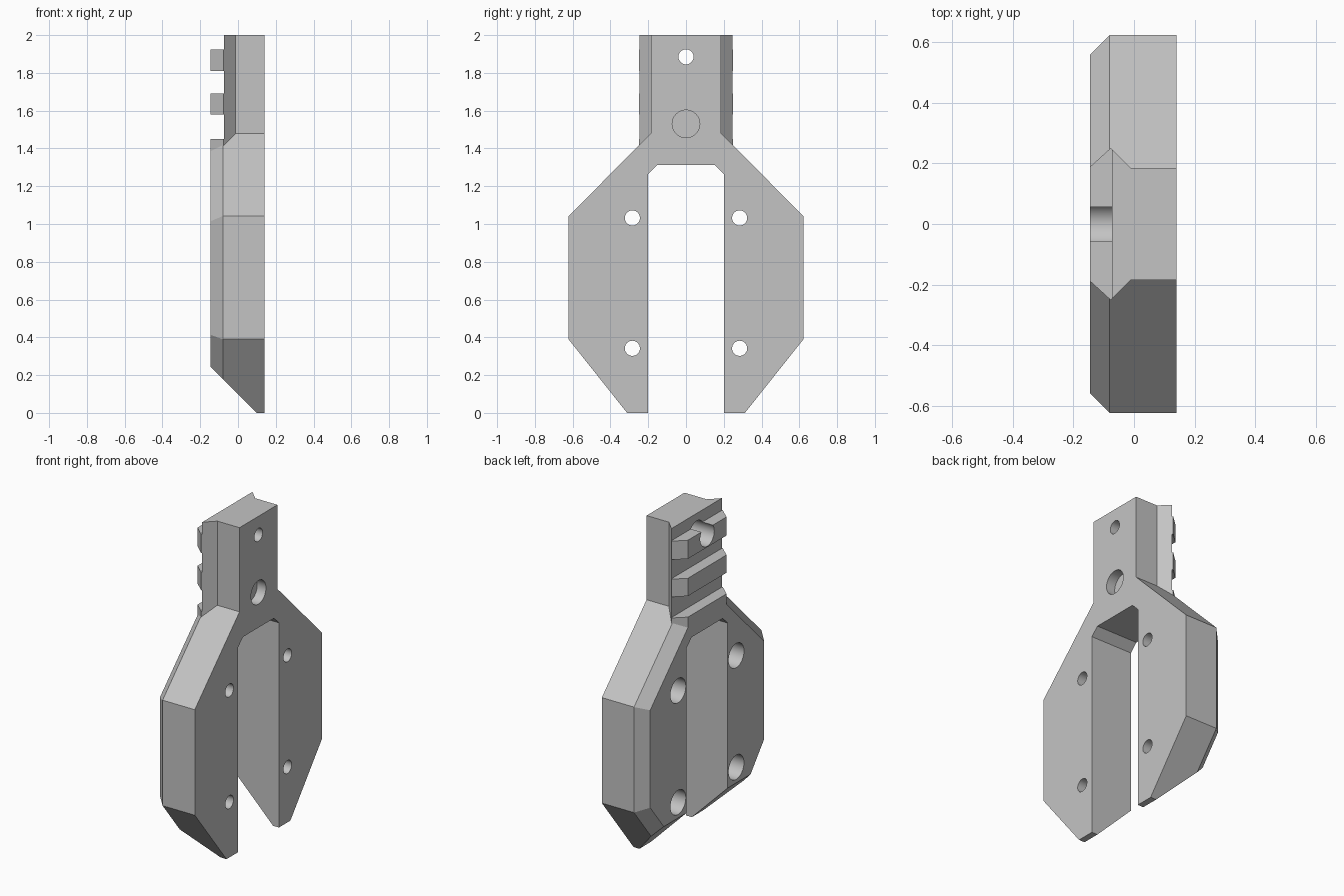
import bpy, bmesh, math
from mathutils import Matrix

cube = bpy.data.objects.get("Cube")
if cube:
    bpy.data.objects.remove(cube, do_unlink=True)

BACK, FRONT = -0.145, 0.14
FLOOR = -0.073       # floor of the rail slots

grey = bpy.data.materials.new("plain grey")
grey.use_nodes = True
grey.diffuse_color = (0.55, 0.55, 0.55, 1)
grey.node_tree.nodes["Principled BSDF"].inputs["Base Color"].default_value = (0.55, 0.55, 0.55, 1)


def finish(name, bm):
    bmesh.ops.recalc_face_normals(bm, faces=bm.faces[:])
    mesh = bpy.data.meshes.new(name)
    bm.to_mesh(mesh)
    bm.free()
    mesh.materials.append(grey)
    obj = bpy.data.objects.new(name, mesh)
    bpy.context.collection.objects.link(obj)
    return obj


def prism(points, offset):
    """Extrude a closed 3D outline along an offset."""
    bm = bmesh.new()
    face = bm.faces.new([bm.verts.new(p) for p in points])
    moved = bmesh.ops.extrude_face_region(bm, geom=[face])["geom"]
    bmesh.ops.translate(bm, vec=offset,
                        verts=[v for v in moved if isinstance(v, bmesh.types.BMVert)])
    return bm


def mirrored(half):
    """Close a half outline by mirroring its first coordinate."""
    return half + [(-a, b) for a, b in reversed(half)]


def combine(target, tool, operation):
    mod = target.modifiers.new("cut", 'BOOLEAN')
    mod.operation, mod.solver, mod.object = operation, 'EXACT', tool
    bpy.context.view_layer.objects.active = target
    bpy.ops.object.modifier_apply(modifier=mod.name)
    bpy.data.objects.remove(tool, do_unlink=True)


def bore(target, y, z, radius, x0, x1):
    bm = bmesh.new()
    place = Matrix.Translation(((x0 + x1) / 2, y, z)) @ Matrix.Rotation(math.pi / 2, 4, 'Y')
    bmesh.ops.create_cone(bm, cap_ends=True, segments=48, radius1=radius, radius2=radius,
                          depth=x1 - x0, matrix=place)
    combine(target, finish("bore_cutter", bm), 'DIFFERENCE')


# Forked body with chamfered outer edges on the back
outline = mirrored([(0.312, 0), (0.622, 0.39), (0.622, 1.042), (0.185, 1.48)])
bm = prism([(BACK, y, z) for y, z in outline], (FRONT - BACK, 0, 0))
rim = [e for e in bm.edges
       if all(abs(v.co.x - BACK) < 0.001 for v in e.verts)
       and abs(e.verts[0].co.y + e.verts[1].co.y) > 0.01]
bmesh.ops.bevel(bm, geom=rim, offset=0.065, offset_type='OFFSET', segments=1, affect='EDGES')
body = finish("forked_bracket", bm)

# Neck with a dovetail rail section
section = mirrored([(0.185, FRONT), (0.185, -0.012), (0.25, -0.077), (0.188, BACK)])
neck = finish("rail_neck", prism([(x, y, 1.34) for y, x in section], (0, 0, 0.66)))
combine(body, neck, 'UNION')

# Cross slots between the rail teeth
for low, high in ((1.45, 1.58), (1.69, 1.81), (1.925, 2.1)):
    rect = [(-0.5, -0.5, low), (FLOOR, -0.5, low), (FLOOR, -0.5, high), (-0.5, -0.5, high)]
    combine(body, finish("slot_cutter", prism(rect, (0, 1, 0))), 'DIFFERENCE')

# Gap between the legs
gap = mirrored([(0.2, -0.2), (0.2, 1.265), (0.152, 1.312)])
combine(body, finish("gap_cutter", prism([(-0.5, y, z) for y, z in gap], (1, 0, 0))), 'DIFFERENCE')

# Sloped underside of the legs
wedge = [(0.1 + 0.1, -1, -0.1), (-0.4, -1, 0.5), (-0.4, -1, -0.1)]
combine(body, finish("underside_cutter", prism(wedge, (0, 2, 0))), 'DIFFERENCE')

# Counterbored screw holes
holes = [(y, z, 0.075) for y in (-0.284, 0.284) for z in (0.342, 1.032)]
for y, z, head in holes + [(0, 1.885, 0.069)]:
    bore(body, y, z, head, -0.4, 0.04)
    bore(body, y, z, 0.04, -0.4, 0.4)

# Shallow round pocket in the flat face
bore(body, 0, 1.53, 0.073, FRONT - 0.06, 0.4)

bpy.ops.object.select_all(action='DESELECT')
body.select_set(True)
bpy.context.view_layer.objects.active = body
bpy.ops.object.shade_smooth_by_angle(angle=math.radians(25))
